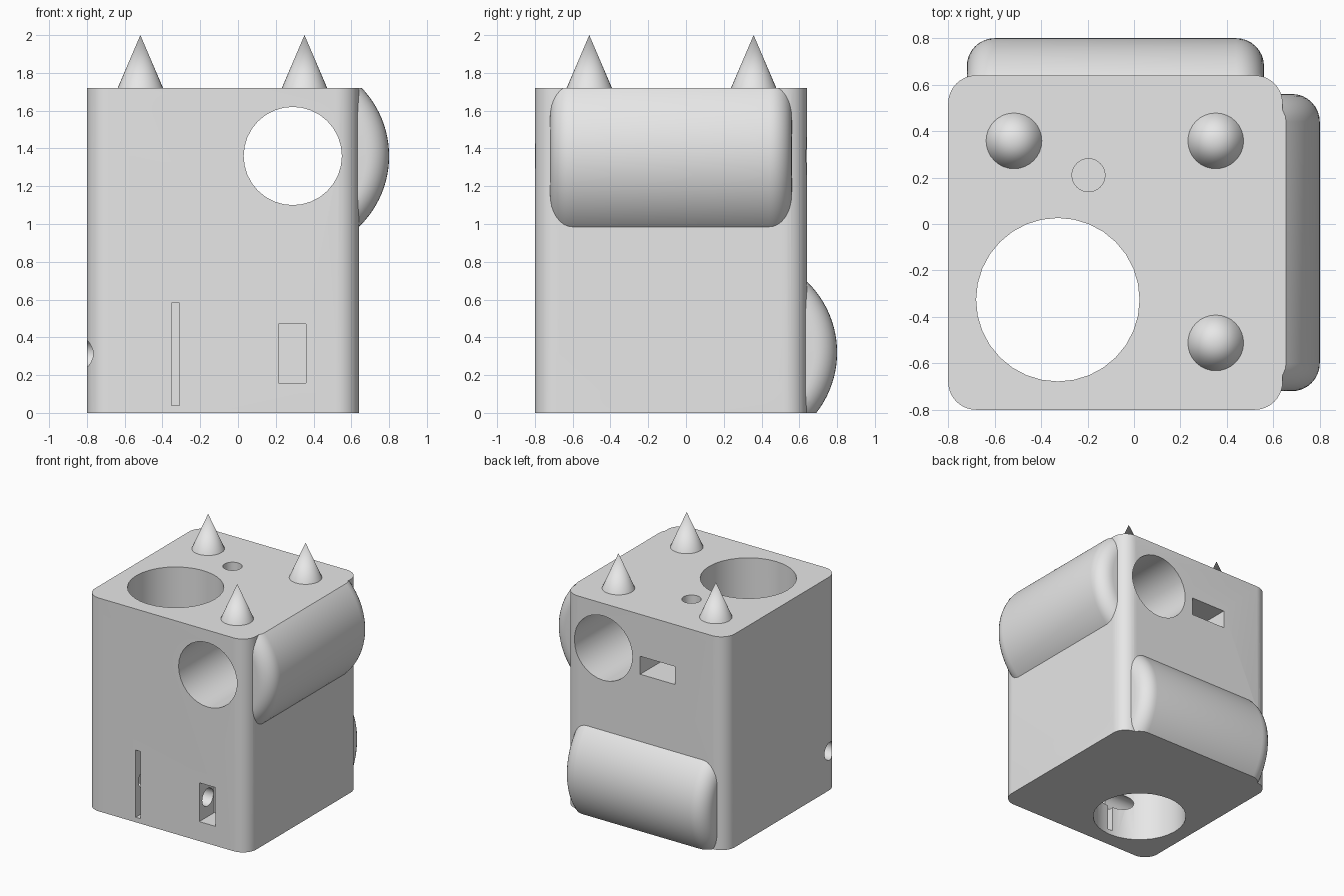
import bpy, bmesh, math
from mathutils import Matrix, Vector

if "Cube" in bpy.data.objects:
    bpy.data.objects.remove(bpy.data.objects["Cube"], do_unlink=True)

grey = bpy.data.materials.new("plain_grey")
grey.use_nodes = True
grey.diffuse_color = (0.8, 0.8, 0.8, 1)
grey.node_tree.nodes["Principled BSDF"].inputs["Base Color"].default_value = (0.8, 0.8, 0.8, 1)

TOP = 1.72
TURN = {"X": Matrix.Rotation(math.pi / 2, 4, "Y"),
        "Y": Matrix.Rotation(-math.pi / 2, 4, "X"),
        "Z": Matrix.Identity(4)}


def finish(name, bm):
    bmesh.ops.recalc_face_normals(bm, faces=bm.faces)
    mesh = bpy.data.meshes.new(name)
    bm.to_mesh(mesh)
    bm.free()
    mesh.materials.append(grey)
    ob = bpy.data.objects.new(name, mesh)
    bpy.context.collection.objects.link(ob)
    return ob


def box(name, lo, hi, corner=0):
    """Box between two corners, optionally with rounded upright edges."""
    lo, hi = Vector(lo), Vector(hi)
    bm = bmesh.new()
    bmesh.ops.create_cube(bm, size=1)
    bmesh.ops.scale(bm, vec=hi - lo, verts=bm.verts)
    bmesh.ops.translate(bm, vec=(lo + hi) / 2, verts=bm.verts)
    if corner:
        upright = [e for e in bm.edges
                   if abs(e.verts[0].co.z - e.verts[1].co.z) > 0.1]
        bmesh.ops.bevel(bm, geom=upright, offset=corner, segments=10,
                        profile=0.5, affect="EDGES")
    return finish(name, bm)


def cylinder(name, axis, centre, length, r1, r2=None, sides=32, fillet=0):
    """Cylinder or cone along an axis, optionally with rounded rims."""
    bm = bmesh.new()
    bmesh.ops.create_cone(bm, cap_ends=True, segments=sides, radius1=r1,
                          radius2=r1 if r2 is None else r2, depth=length)
    if fillet:
        rims = [e for e in bm.edges
                if abs(e.verts[0].co.z - e.verts[1].co.z) < 1e-4]
        bmesh.ops.bevel(bm, geom=rims, offset=fillet, segments=8,
                        profile=0.5, affect="EDGES")
    bm.transform(Matrix.Translation(centre) @ TURN[axis])
    return finish(name, bm)


def combine(target, tool, operation):
    mod = target.modifiers.new(operation, "BOOLEAN")
    mod.operation = operation
    mod.solver = "EXACT"
    mod.object = tool
    bpy.ops.object.select_all(action="DESELECT")
    bpy.context.view_layer.objects.active = target
    target.select_set(True)
    bpy.ops.object.modifier_apply(modifier=mod.name)
    bpy.data.objects.remove(tool, do_unlink=True)


def smooth(ob):
    bpy.ops.object.select_all(action="DESELECT")
    bpy.context.view_layer.objects.active = ob
    ob.select_set(True)
    bpy.ops.object.shade_smooth_by_angle(angle=math.radians(30))


# Rounded block with two bulging drums, trimmed to its height
body = box("body", (-0.8, -0.8, -0.4), (0.64, 0.64, 2.1), corner=0.12)
for axis, centre in (("Y", (0.28, -0.08, 1.36)), ("X", (-0.08, 0.28, 0.32))):
    combine(body, cylinder("drum", axis, centre, 1.28, 0.52, sides=96, fillet=0.12), "UNION")
combine(body, box("trim", (-2, -2, 0), (2, 2, TOP)), "INTERSECT")

# Large bores, one along each axis
for axis, centre, radius in (("X", (0, 0.287, 0.32), 0.26),
                             ("Y", (0.29, 0, 1.36), 0.26),
                             ("Z", (-0.328, -0.326, 1), 0.352)):
    combine(body, cylinder("bore", axis, centre, 4, radius), "DIFFERENCE")

# Narrow slot and rectangular pockets
for lo, hi in (((-0.353, -1, 0.04), (-0.31, 0.06, 0.582)),
               ((0.215, -1, 0.157), (0.36, -0.61, 0.47)),
               ((-0.352, 0.12, 1.237), (-0.04, 1, 1.382))):
    combine(body, box("pocket", lo, hi), "DIFFERENCE")

# Small pin holes that run into the pockets
combine(body, cylinder("pin_hole", "X", (-0.35, -0.692, 0.313), 1.2, 0.071), "DIFFERENCE")
combine(body, cylinder("pin_hole", "Z", (-0.196, 0.21, 1.65), 0.7, 0.071), "DIFFERENCE")
smooth(body)

# Spikes on three top corners
for name, x, y in (("spike_back_right", -0.517, 0.358),
                   ("spike_back_left", 0.352, 0.358),
                   ("spike_front_left", 0.352, -0.512)):
    smooth(cylinder(name, "Z", (x, y, TOP + 0.14), 0.28, 0.12, 0))
